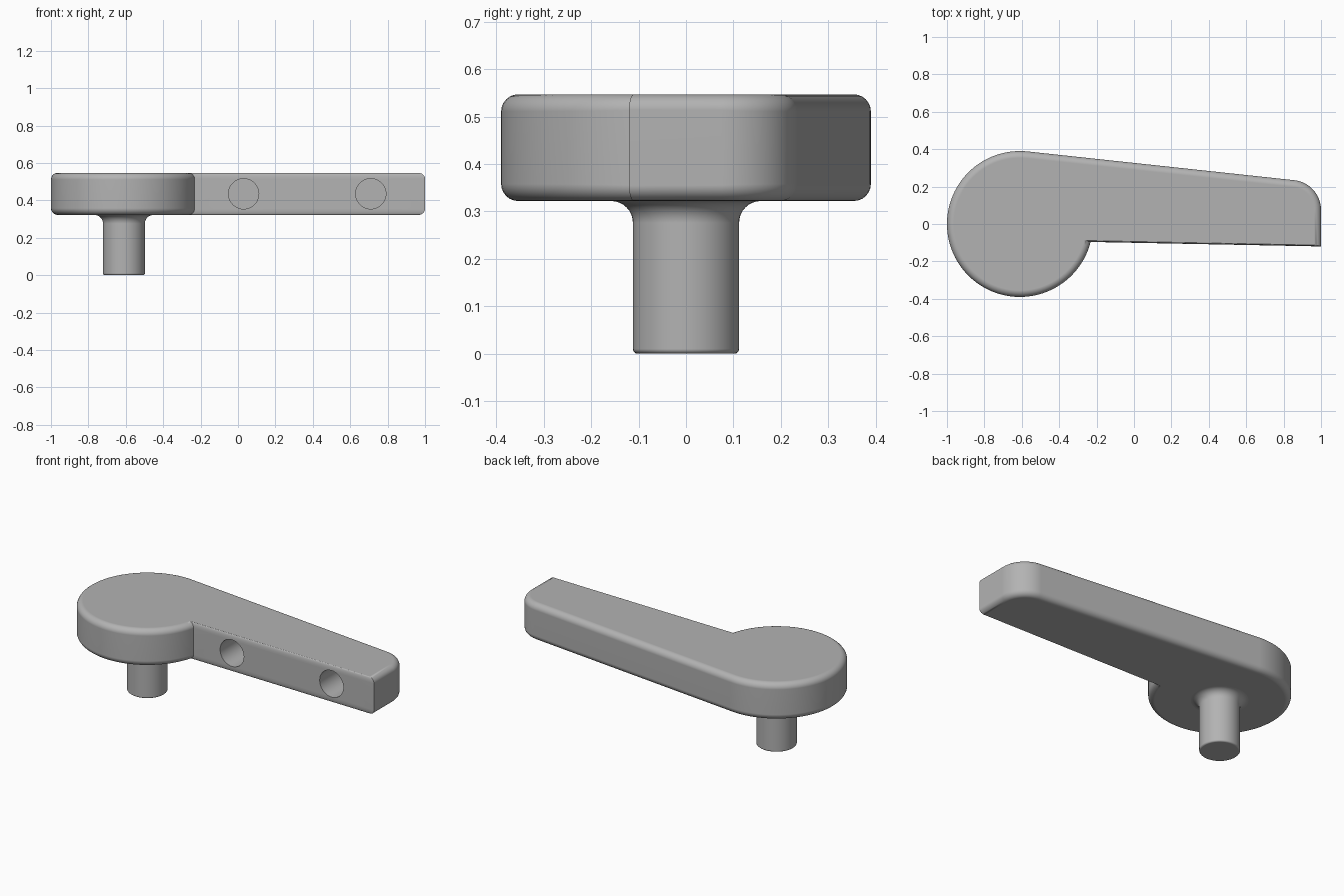
import bpy, bmesh
from math import sin, cos, pi, radians, atan2, sqrt
from mathutils import Matrix

cube = bpy.data.objects.get("Cube")
if cube:
    bpy.data.objects.remove(cube, do_unlink=True)

grey = bpy.data.materials.new("plain grey")
grey.use_nodes = True
colour = (0.45, 0.45, 0.45, 1)
grey.diffuse_color = colour
grey.node_tree.nodes["Principled BSDF"].inputs["Base Color"].default_value = colour

HUB_X, HUB_R = -0.61, 0.39
BOTTOM, TOP = 0.322, 0.547


def make_object(name, bm):
    bmesh.ops.recalc_face_normals(bm, faces=bm.faces[:])
    mesh = bpy.data.meshes.new(name)
    bm.to_mesh(mesh)
    bm.free()
    mesh.materials.append(grey)
    obj = bpy.data.objects.new(name, mesh)
    bpy.context.collection.objects.link(obj)
    return obj


def activate(obj):
    bpy.ops.object.select_all(action='DESELECT')
    obj.select_set(True)
    bpy.context.view_layer.objects.active = obj


def arc(cx, cy, r, start, end, steps):
    angles = [start + (end - start) * i / steps for i in range(steps + 1)]
    return [(cx + r * cos(a), cy + r * sin(a)) for a in angles]


def finish(obj):
    activate(obj)
    bpy.ops.object.shade_smooth_by_angle(angle=radians(35))
    weighted = obj.modifiers.new("flat face normals", 'WEIGHTED_NORMAL')
    weighted.keep_sharp = True


# Lever body: round hub running into a tapered arm with one rounded corner
tangent = radians(83.8)
front_y = -0.096
notch = atan2(front_y, sqrt(HUB_R ** 2 - front_y ** 2)) + 2 * pi
outline = [(1.0, -0.12)]
outline += arc(0.84, 0.075, 0.16, 0, tangent, 16)
outline += arc(HUB_X, 0, HUB_R, tangent, notch, 72)

bm = bmesh.new()
base = bm.faces.new([bm.verts.new((x, y, BOTTOM)) for x, y in outline])
grown = bmesh.ops.extrude_face_region(bm, geom=[base])
bmesh.ops.translate(bm, vec=(0, 0, TOP - BOTTOM),
                    verts=[v for v in grown["geom"] if isinstance(v, bmesh.types.BMVert)])
weight = bm.edges.layers.float.new("bevel_weight_edge")
for e in bm.edges:
    a, b = e.verts
    if abs(a.co.z - b.co.z) < 0.01:
        is_front = abs(a.co.x - b.co.x) > 1 and max(a.co.y, b.co.y) < 0
        e[weight] = 0.25 if is_front else 1
body = make_object("lever_body", bm)
bevel = body.modifiers.new("rounded rims", 'BEVEL')
bevel.limit_method = 'WEIGHT'
bevel.width = 0.036
bevel.segments = 6
bevel.use_clamp_overlap = False
activate(body)
bpy.ops.object.modifier_apply(modifier=bevel.name)

# Two blind holes in the flat front of the arm
for x in (0.03, 0.71):
    bm = bmesh.new()
    bmesh.ops.create_cone(bm, cap_ends=True, segments=40, radius1=0.081, radius2=0.081, depth=0.4,
                          matrix=Matrix.Translation((x, -0.1, 0.435)) @ Matrix.Rotation(pi / 2, 4, 'X'))
    cutter = make_object("hole_cutter", bm)
    cutter.hide_render = True
    cut = body.modifiers.new("hole", 'BOOLEAN')
    cut.operation = 'DIFFERENCE'
    cut.solver = 'EXACT'
    cut.object = cutter
    activate(body)
    bpy.ops.object.modifier_apply(modifier=cut.name)
    bpy.data.objects.remove(cutter, do_unlink=True)
finish(body)

# Stem: turned profile with a softened foot and a fillet under the hub
STEM_R, FOOT, FILLET = 0.112, 0.01, 0.046
profile = [(0, 0)]
profile += arc(STEM_R - FOOT, FOOT, FOOT, -pi / 2, 0, 4)
profile += arc(STEM_R + FILLET, BOTTOM - FILLET, FILLET, pi, pi / 2, 8)
profile += [(STEM_R + FILLET, BOTTOM + 0.005)]
bm = bmesh.new()
ring = [bm.verts.new((HUB_X + r, 0, z)) for r, z in profile]
chain = [bm.edges.new(pair) for pair in zip(ring, ring[1:])]
bmesh.ops.spin(bm, geom=ring + chain, cent=(HUB_X, 0, 0), axis=(0, 0, 1),
               angle=2 * pi, steps=48, use_merge=True)
bmesh.ops.remove_doubles(bm, verts=bm.verts[:], dist=0.0001)
finish(make_object("stem", bm))
